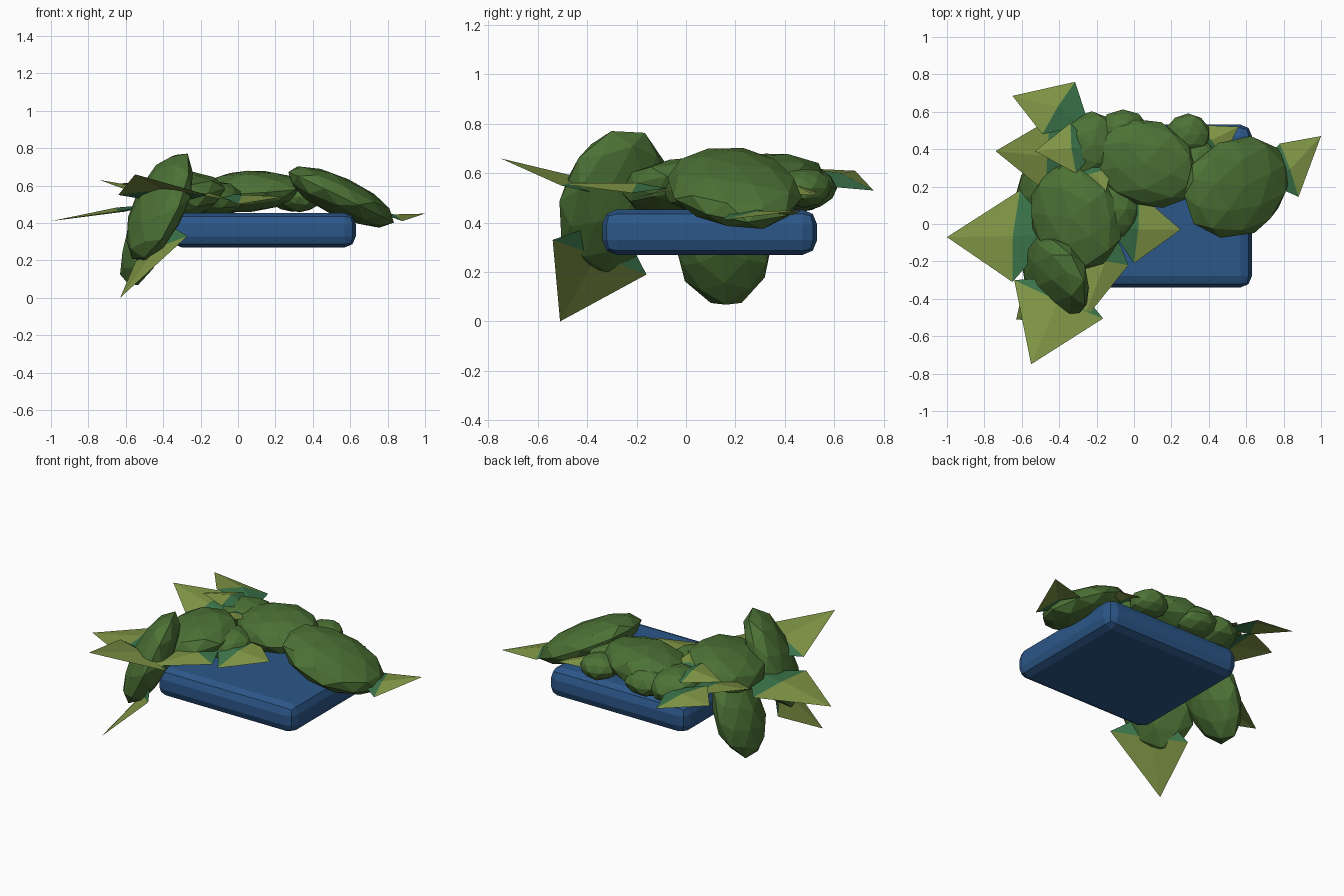
import bpy, bmesh, math, random
from mathutils import Vector, Matrix

random.seed(4)


def material(name, rgb):
    m = bpy.data.materials.new(name)
    m.diffuse_color = (*rgb, 1)
    return m


BLUE = material("blue", (0.025, 0.095, 0.25))
GREEN = material("dark green", (0.072, 0.168, 0.036))
OLIVE = material("olive leaf", (0.22, 0.31, 0.062))
TEAL = material("teal green", (0.045, 0.18, 0.07))


def finish(bm, name, mats):
    me = bpy.data.meshes.new(name)
    bm.to_mesh(me)
    bm.free()
    for m in mats:
        me.materials.append(m)
    ob = bpy.data.objects.new(name, me)
    bpy.context.collection.objects.link(ob)
    return ob


def clump(name, centre, radii, long_axis=(1, 0, 0), normal=(0, 0, 1)):
    """Flattened faceted ellipsoid: radii along long axis, side axis, normal."""
    x = Vector(long_axis).normalized()
    n = Vector(normal)
    n = (n - x * n.dot(x)).normalized()
    y = n.cross(x)
    rot = Matrix((x, y, n)).transposed().to_4x4()
    bm = bmesh.new()
    bmesh.ops.create_icosphere(bm, subdivisions=2, radius=1)
    for v in bm.verts:
        v.co *= random.uniform(0.97, 1.05)
    bm.transform(Matrix.Translation(centre) @ rot @ Matrix.Diagonal((*radii, 1)))
    finish(bm, name, [GREEN])


def leaf(name, tip, a, b, base):
    """Kite leaf: olive towards the tip, teal towards the base, low ridge."""
    tip, a, b, base = map(Vector, (tip, a, b, base))
    mid = (a + b) / 2 + (tip - (a + b) / 2) * 0.04
    n = (a - tip).cross(b - tip).normalized()
    mid += n * (0.025 if n.z > 0 else -0.025)
    bm = bmesh.new()
    t, va, vb, s, m = [bm.verts.new(p) for p in (tip, a, b, base, mid)]
    for i, tri in enumerate(((t, va, m), (t, m, vb), (va, s, m), (m, s, vb))):
        f = bm.faces.new(tri)
        f.material_index = i // 2
        f.normal_update()
        if f.normal.z < 0:
            f.normal_flip()
    finish(bm, name, [OLIVE, TEAL])


# Blue slab with rounded edges
bm = bmesh.new()
bmesh.ops.create_cube(bm, size=1)
bm.transform(Matrix.Translation((0.135, 0.096, 0.361)) @ Matrix.Diagonal((0.99, 0.87, 0.184, 1)))
slab = finish(bm, "slab", [BLUE])
bev = slab.modifiers.new("rounding", 'BEVEL')
bev.width = 0.06
bev.segments = 2

# Faceted foliage clumps, arranged round the back and left of the slab
clump("clump_right", (0.545, 0.20, 0.54), (0.32, 0.26, 0.105), (0.87, 0.42, -0.42), (0.4, 0, 0.9))
clump("clump_back", (0.06, 0.325, 0.57), (0.30, 0.235, 0.11), (1, -0.4, 0.05), (0.05, -0.1, 1))
clump("clump_back_small_right", (0.29, 0.48, 0.54), (0.12, 0.11, 0.08))
clump("clump_back_gap", (0.33, 0.32, 0.54), (0.12, 0.13, 0.08))
clump("clump_back_small_left", (-0.06, 0.48, 0.54), (0.14, 0.13, 0.09))
clump("clump_back_left", (-0.225, 0.42, 0.54), (0.165, 0.18, 0.10))
clump("clump_left", (-0.315, 0.04, 0.54), (0.30, 0.245, 0.12), (-0.3, 1, 0), (-0.25, 0, 1))
clump("clump_inner", (-0.13, 0.08, 0.53), (0.16, 0.17, 0.09))
clump("clump_left_hanging", (-0.485, 0.15, 0.32), (0.27, 0.195, 0.11), (0.25, -0.03, 0.6), (-0.9, 0, 0.4))
clump("clump_front_left", (-0.42, -0.29, 0.485), (0.315, 0.235, 0.115), (0.25, 0.12, 0.6), (-0.87, -0.4, 0.4))

# Pointed leaves: tip, two side corners, base
leaves = [
    ((-1.0, -0.07, 0.41), (-0.61, 0.18, 0.46), (-0.65, -0.31, 0.46), (-0.42, -0.05, 0.50)),
    ((-0.55, -0.75, 0.66), (-0.64, -0.30, 0.55), (-0.165, -0.505, 0.55), (-0.35, -0.28, 0.50)),
    ((-0.63, -0.51, 0.0), (-0.27, -0.54, 0.33), (-0.55, -0.16, 0.19), (-0.42, -0.28, 0.42)),
    ((-0.65, 0.685, 0.61), (-0.315, 0.76, 0.53), (-0.49, 0.48, 0.62), (-0.24, 0.53, 0.55)),
    ((-0.74, 0.39, 0.63), (-0.45, 0.56, 0.58), (-0.47, 0.17, 0.53), (-0.28, 0.38, 0.56)),
    ((1.0, 0.47, 0.45), (0.78, 0.43, 0.43), (0.88, 0.145, 0.41), (0.62, 0.26, 0.50)),
    ((0.25, -0.03, 0.54), (0.0, -0.21, 0.50), (0.03, 0.16, 0.55), (-0.14, 0.0, 0.56)),
    ((0.56, 0.52, 0.51), (0.33, 0.53, 0.53), (0.48, 0.36, 0.52), (0.25, 0.40, 0.54)),
    ((-0.53, 0.39, 0.62), (-0.34, 0.54, 0.62), (-0.31, 0.27, 0.64), (-0.20, 0.40, 0.60)),
    ((-0.28, -0.53, 0.56), (-0.03, -0.22, 0.52), (-0.27, -0.15, 0.55), (-0.12, 0.0, 0.55)),
    ((-0.15, 0.17, 0.63), (-0.32, 0.24, 0.59), (-0.12, 0.30, 0.60), (-0.22, 0.36, 0.60)),
]
for i, pts in enumerate(leaves, 1):
    leaf(f"leaf_{i}", *pts)
